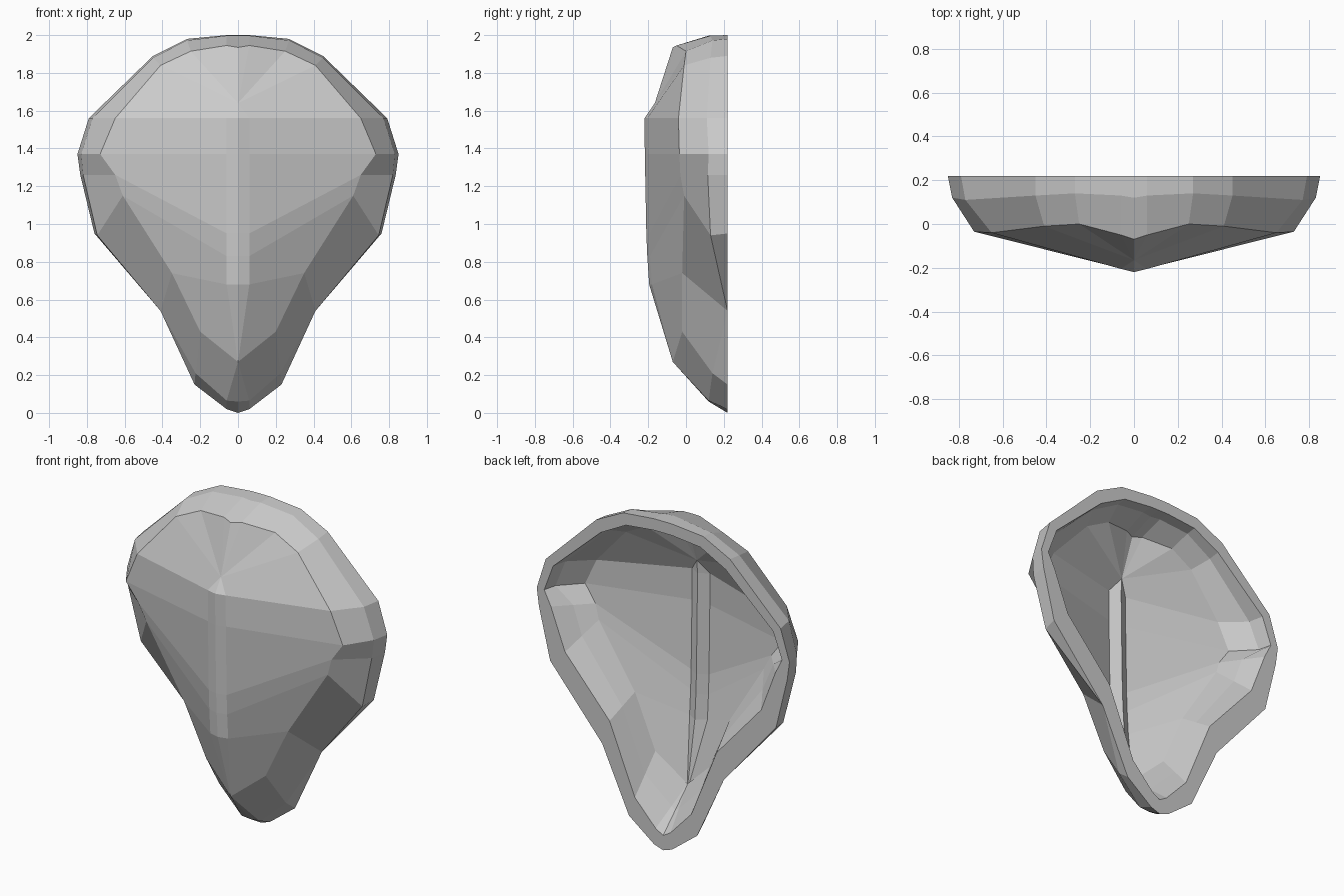
import bpy, bmesh

if "Cube" in bpy.data.objects:
    bpy.data.objects.remove(bpy.data.objects["Cube"])

RIM_Y = 0.22
# Half of the shell, row by row from top to bottom tip:
# rim (x, z), side edge (x, y, z), face edge (x, y, z), spine (x, y, z), rim inset (dx, dz)
TOP, TIP = (0, -.165, 1.64), (0, -.07, .27)
ROWS = [
    ((0, 2.0), (0, .12, 1.997), (0, -.07, 1.935), TOP, (0, -.07)),
    ((.06, 2.0), (.06, .13, 1.997), (.06, -.05, 1.945), TOP, (0, -.07)),
    ((.27, 1.98), (.27, .14, 1.972), (.25, 0, 1.915), TOP, (.02, -.07)),
    ((.45, 1.89), (.45, .13, 1.88), (.41, -.01, 1.84), TOP, (.03, -.07)),
    ((.79, 1.56), (.77, .11, 1.56), (.65, -.04, 1.56), (.06, -.205, 1.56), (.05, -.03)),
    ((.85, 1.37), (.83, .12, 1.37), (.73, -.035, 1.37), (.06, -.203, 1.37), (.05, 0)),
    ((.835, 1.26), (.82, .115, 1.26), (.65, -.03, 1.26), (.06, -.195, .95), (.08, .02)),
    ((.76, .95), (.745, .13, .94), (.61, -.01, 1.15), (.06, -.19, .83), (.10, .08)),
    ((.41, .54), (.41, RIM_Y, .54), (.35, -.02, .74), (.06, -.18, .68), (.05, .15)),
    ((.23, .15), (.225, .14, .21), (.20, -.02, .43), TIP, (.04, .12)),
    ((.06, .02), (.06, .12, .065), TIP, TIP, (.01, .10)),
    ((0, 0), (0, .12, .06), TIP, TIP, (0, .09)),
]


def outer_row(row):
    rim, side, face, spine, _ = row
    centre = (0, spine[1] - (.015 if spine[0] else 0), spine[2])
    return [(rim[0], RIM_Y, rim[1]), side, face, spine, centre]


def inner_row(row):
    rim, side, face, spine, (dx, dz) = row
    r = (rim[0] - dx, RIM_Y, rim[1] + dz)
    f = (face[0] * .91, face[1] + .055, face[2] + dz * (.45 if dz > 0 else 1))
    if dz > 0:      # lower walls slope straight from rim to face
        s = tuple((a + b) / 2 for a, b in zip(r, f))
    else:
        s = (side[0] - dx, side[1] + .02, side[2] + dz)
    sp = (spine[0], spine[1] + .06, spine[2])
    # low ridge along the centre line
    c = (0, sp[1] + (.035 if spine[0] else 0), spine[2])
    return [r, s, f, sp, c]


bm = bmesh.new()
cache = {}


def vert(p):
    key = tuple(round(c, 4) for c in p)
    if key not in cache:
        cache[key] = bm.verts.new(key)
    return cache[key]


def face(points):
    vs = list(dict.fromkeys(vert(p) for p in points))
    if len(vs) > 2 and bm.faces.get(vs) is None:
        bm.faces.new(vs)


def skin(rows):
    for a, b in zip(rows, rows[1:]):
        for i in range(len(a) - 1):
            face((a[i], b[i], b[i + 1], a[i + 1]))


# Outer skin, inner skin and flat back rim
outer = [outer_row(r) for r in ROWS]
inner = [inner_row(r) for r in ROWS]
skin(outer)
skin(inner)
skin([[o[0], i[0]] for o, i in zip(outer, inner)])

# Mirror the half and weld the centre line
geom = bm.verts[:] + bm.edges[:] + bm.faces[:]
copy = bmesh.ops.duplicate(bm, geom=geom)["geom"]
for v in copy:
    if isinstance(v, bmesh.types.BMVert):
        v.co.x *= -1
bmesh.ops.remove_doubles(bm, verts=bm.verts[:], dist=.0005)
bmesh.ops.recalc_face_normals(bm, faces=bm.faces[:])

mesh = bpy.data.meshes.new("shield_shell")
bm.to_mesh(mesh)
bm.free()
shell = bpy.data.objects.new("shield_shell", mesh)
bpy.context.collection.objects.link(shell)
